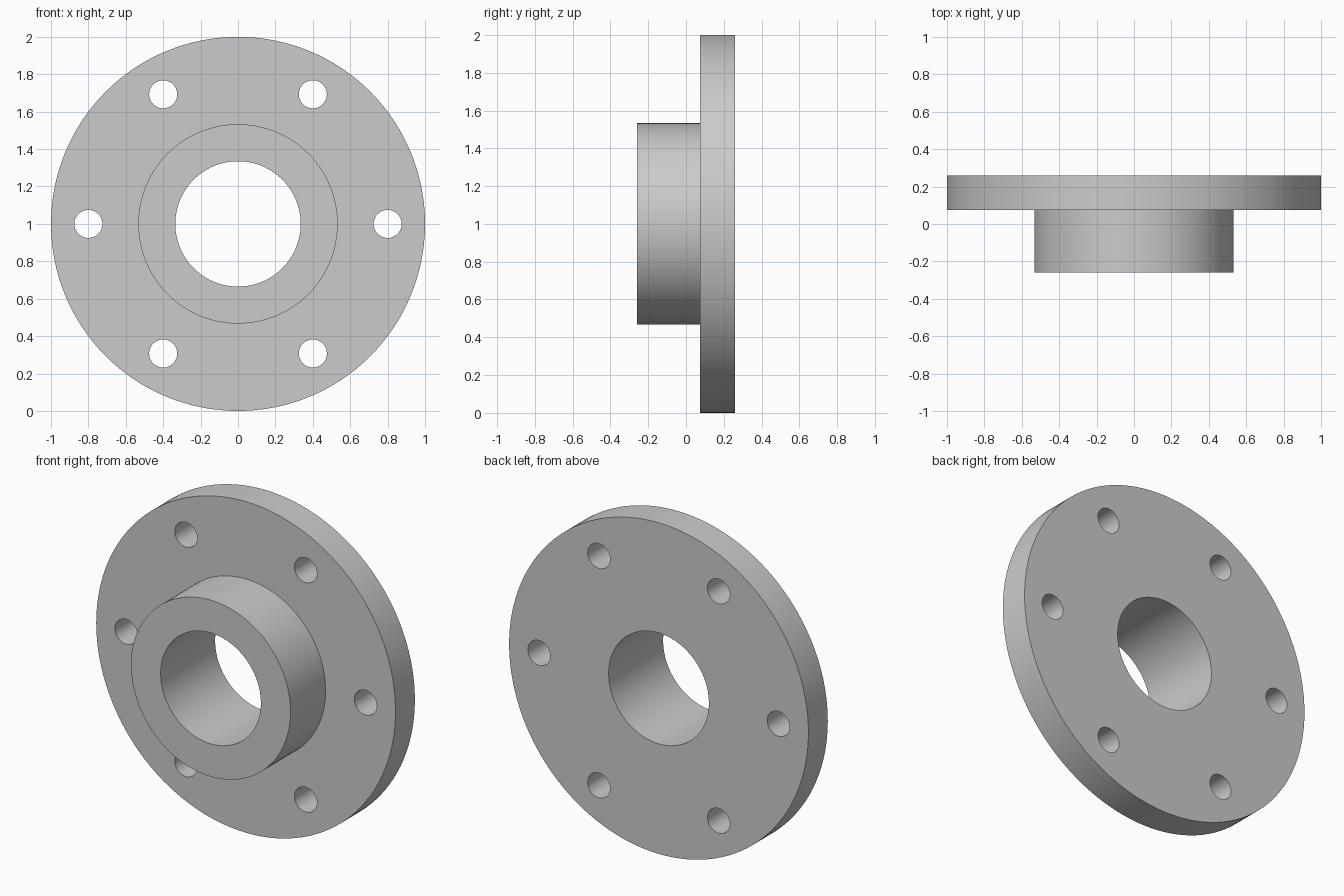
import bpy, bmesh
from math import radians, tau, cos, sin
from mathutils import Matrix, Vector

if "Cube" in bpy.data.objects:
    bpy.data.objects.remove(bpy.data.objects["Cube"])

CENTRE = Vector((0, 0, 1))
FRONT, STEP, BACK = -0.26, 0.075, 0.26
RIM_R, HUB_R, BORE_R = 1.0, 0.533, 0.335
HOLE_R, HOLE_CIRCLE = 0.075, 0.8


def make_object(name, bm):
    bmesh.ops.recalc_face_normals(bm, faces=bm.faces)
    mesh = bpy.data.meshes.new(name)
    bm.to_mesh(mesh)
    bm.free()
    obj = bpy.data.objects.new(name, mesh)
    bpy.context.collection.objects.link(obj)
    return obj


# Flange body: stepped section spun around the y axis
bm = bmesh.new()
section = [(BORE_R, FRONT), (HUB_R, FRONT), (HUB_R, STEP),
           (RIM_R, STEP), (RIM_R, BACK), (BORE_R, BACK)]
verts = [bm.verts.new(CENTRE + Vector((r, y, 0))) for r, y in section]
edges = [bm.edges.new((verts[i - 1], verts[i])) for i in range(len(verts))]
bmesh.ops.spin(bm, geom=verts + edges, cent=CENTRE, axis=(0, 1, 0),
               angle=tau, steps=128, use_merge=False)
bmesh.ops.remove_doubles(bm, verts=bm.verts, dist=1e-4)
flange = make_object("hub_flange", bm)

# Six bolt hole cutters evenly spaced on a circle
bm = bmesh.new()
for i in range(6):
    a = i * tau / 6
    pos = CENTRE + Vector((cos(a) * HOLE_CIRCLE, (STEP + BACK) / 2, sin(a) * HOLE_CIRCLE))
    bmesh.ops.create_cone(bm, cap_ends=True, segments=48, radius1=HOLE_R,
                          radius2=HOLE_R, depth=0.4,
                          matrix=Matrix.Translation(pos) @ Matrix.Rotation(radians(90), 4, 'X'))
cutter = make_object("bolt_hole_cutter", bm)
cutter.hide_render = True

# Drill the holes, then discard the cutter
mod = flange.modifiers.new("bolt_holes", 'BOOLEAN')
mod.operation = 'DIFFERENCE'
mod.solver = 'EXACT'
mod.object = cutter
bpy.context.view_layer.objects.active = flange
flange.select_set(True)
bpy.ops.object.modifier_apply(modifier=mod.name)
bpy.data.objects.remove(cutter)

# Smooth round walls, sharp rims
bpy.ops.object.shade_smooth_by_angle(angle=radians(30))
